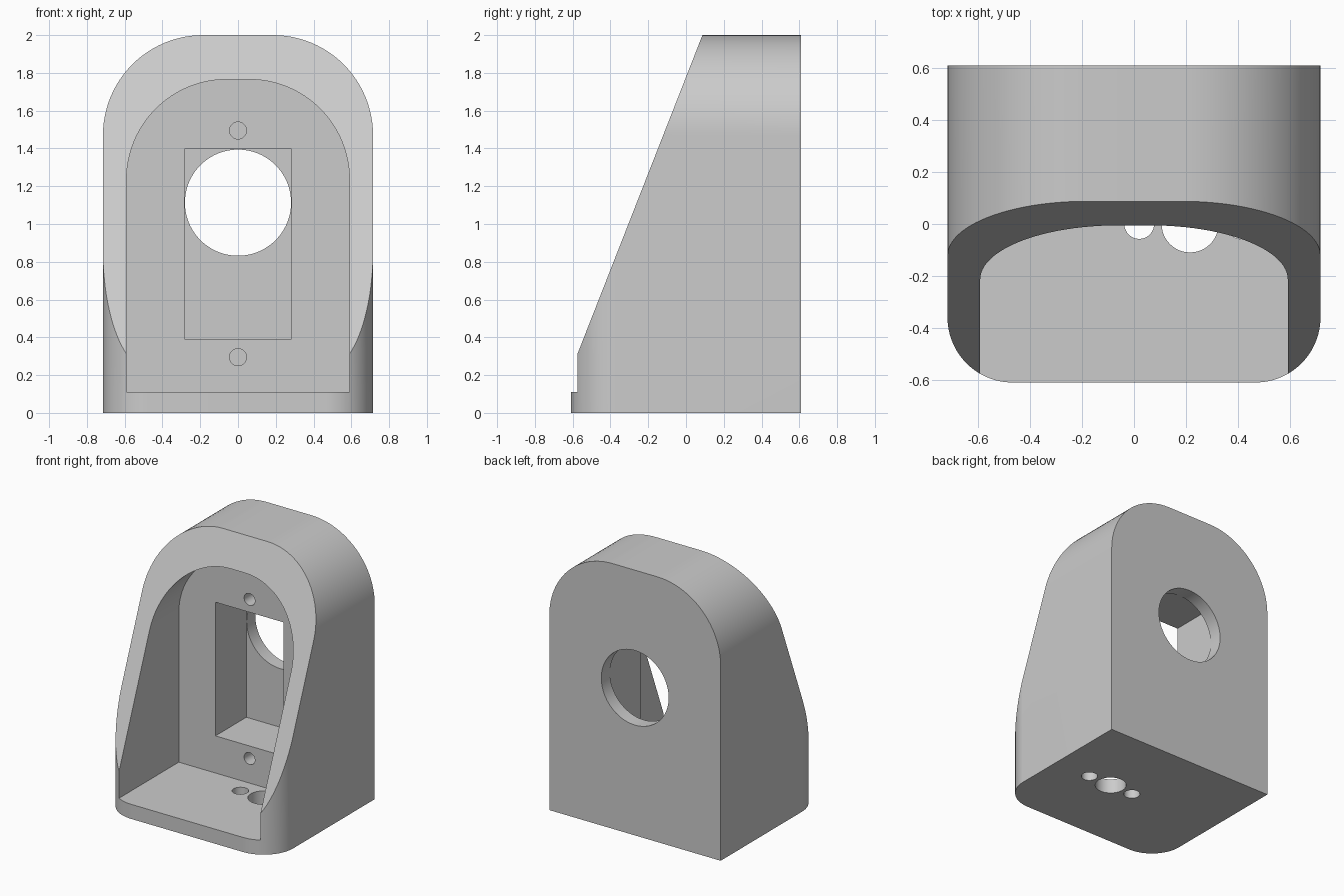
import bpy, bmesh
from math import cos, sin, pi, radians

if "Cube" in bpy.data.objects:
    bpy.data.objects.remove(bpy.data.objects["Cube"], do_unlink=True)

grey = bpy.data.materials.new("matte grey")
grey.use_nodes = True
grey.diffuse_color = (0.6, 0.6, 0.6, 1)
grey.node_tree.nodes["Principled BSDF"].inputs["Base Color"].default_value = (0.6, 0.6, 0.6, 1)


def arc(cx, cy, r, start, end, n=24):
    """Points along an arc, angles in degrees."""
    angles = [radians(start + (end - start) * i / n) for i in range(n + 1)]
    return [(cx + r * cos(a), cy + r * sin(a)) for a in angles]


def arch(half, bottom, top, r):
    """Upright outline with two rounded top corners."""
    return ([(-half, bottom), (half, bottom)]
            + arc(half - r, top - r, r, 0, 90)
            + arc(r - half, top - r, r, 90, 180))


def circle(cx, cy, r, n=64):
    return arc(cx, cy, r, 0, 360, n)[:-1]


def prism(name, outline, axis, start, end):
    """Extrude a flat outline along one axis."""
    place = {"x": lambda u, v, w: (w, u, v),
             "y": lambda u, v, w: (u, w, v),
             "z": lambda u, v, w: (u, v, w)}[axis]
    bm = bmesh.new()
    low = [bm.verts.new(place(u, v, start)) for u, v in outline]
    high = [bm.verts.new(place(u, v, end)) for u, v in outline]
    bm.faces.new(low)
    bm.faces.new(high)
    n = len(outline)
    for i in range(n):
        j = (i + 1) % n
        bm.faces.new((low[i], low[j], high[j], high[i]))
    bmesh.ops.recalc_face_normals(bm, faces=bm.faces)
    mesh = bpy.data.meshes.new(name)
    bm.to_mesh(mesh)
    bm.free()
    mesh.materials.append(grey)
    obj = bpy.data.objects.new(name, mesh)
    bpy.context.collection.objects.link(obj)
    return obj


def combine(target, cutter, operation="DIFFERENCE"):
    """Apply one boolean and discard its cutter."""
    cutter.hide_render = True
    mod = target.modifiers.new("cut", "BOOLEAN")
    mod.operation = operation
    mod.solver = "EXACT"
    mod.object = cutter
    bpy.context.view_layer.objects.active = target
    bpy.ops.object.modifier_apply(modifier=mod.name)
    bpy.data.objects.remove(cutter, do_unlink=True)


FRONT, BACK = -0.608, 0.608
WALL, POCKET_BACK = 0.137, 0.505

# Arched outer shell
housing = prism("housing", arch(0.715, 0, 2, 0.53), "y", -0.8, BACK)

# Rounded front corners of the footprint
side, r = 0.7155, 0.25
footprint = ([(side, 1), (-side, 1)]
             + arc(r - side, FRONT + r, r, 180, 270)
             + arc(side - r, FRONT + r, r, 270, 360))
combine(housing, prism("footprint", footprint, "z", -0.5, 2.5), "INTERSECT")

# Sloping front
slope = 0.392
line = [(0.087 + slope * (z - 2), z) for z in (-0.2, 2.4)]
combine(housing, prism("slope", line + [(-2, 2.4), (-2, -0.2)], "x", -1, 1))

# Open arched cavity, leaving a floor
combine(housing, prism("cavity", arch(0.59, 0.11, 1.765, 0.53), "y", -1, WALL))

# Rectangular pocket in the cavity wall
w = 0.284
rectangle = [(-w, 0.39), (w, 0.39), (w, 1.398), (-w, 1.398)]
combine(housing, prism("pocket", rectangle, "y", 0, POCKET_BACK))

# Large round opening through the back
combine(housing, prism("opening", circle(0, 1.113, 0.281, 96), "y", 0.4, 0.8))

# Blind screw holes above and below the pocket
for z in (0.295, 1.495):
    combine(housing, prism("screw_hole", circle(0, z, 0.045, 40), "y", 0, 0.4))

# Cable hole and two small holes through the floor
for x, radius in ((0.02, 0.057), (0.215, 0.109), (0.41, 0.057)):
    combine(housing, prism("floor_hole", circle(x, 0, radius, 48), "z", -0.2, 0.3))

bpy.ops.object.select_all(action="DESELECT")
housing.select_set(True)
bpy.context.view_layer.objects.active = housing
bpy.ops.object.shade_smooth_by_angle(angle=radians(25))
